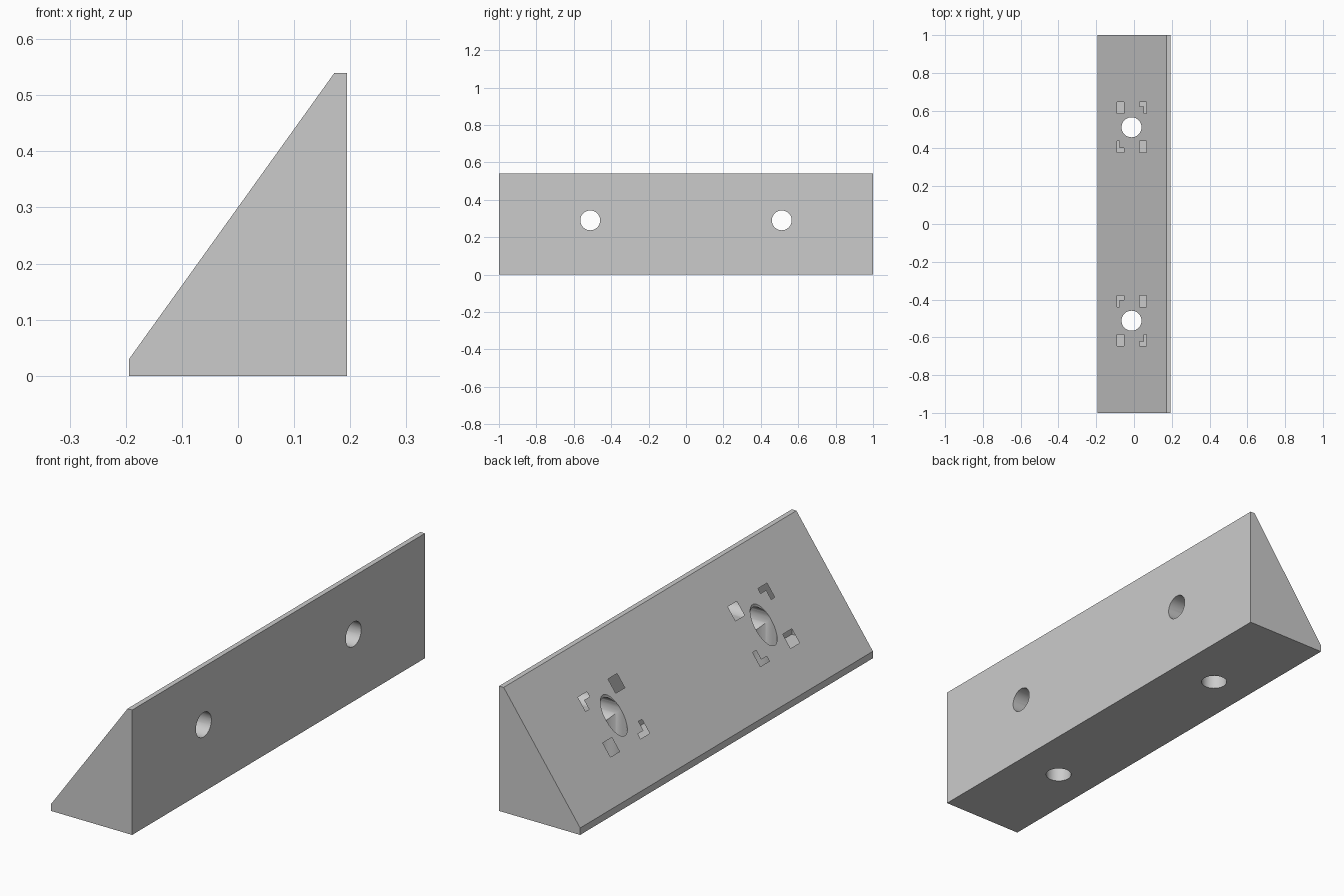
import bpy, bmesh, math
from mathutils import Vector, Matrix

if "Cube" in bpy.data.objects:
    bpy.data.objects.remove(bpy.data.objects["Cube"])

HOLE_X, HOLE_Y, HOLE_Z, HOLE_R = -0.013, 0.512, 0.29, 0.053
SLOPE = (0.54 - 0.03) / (0.172 + 0.194)


def slope_z(x):
    return 0.03 + (x + 0.194) * SLOPE


def make_object(name, bm):
    bmesh.ops.recalc_face_normals(bm, faces=bm.faces)
    mesh = bpy.data.meshes.new(name)
    bm.to_mesh(mesh)
    bm.free()
    obj = bpy.data.objects.new(name, mesh)
    bpy.context.collection.objects.link(obj)
    return obj


def add_prism(bm, points, offset):
    face = bm.faces.new([bm.verts.new(p) for p in points])
    out = bmesh.ops.extrude_face_region(bm, geom=[face], use_keep_orig=True)
    verts = [g for g in out["geom"] if isinstance(g, bmesh.types.BMVert)]
    bmesh.ops.translate(bm, verts=verts, vec=Vector(offset))


def cut(target, cutter):
    cutter.hide_render = True
    mod = target.modifiers.new("cut", "BOOLEAN")
    mod.operation = "DIFFERENCE"
    mod.solver = "EXACT"
    mod.object = cutter
    bpy.context.view_layer.objects.active = target
    bpy.ops.object.modifier_apply(modifier=mod.name)
    bpy.data.objects.remove(cutter)


# Wedge body from its end profile
bm = bmesh.new()
profile = [(-0.194, 0), (0.194, 0), (0.194, 0.54), (0.172, 0.54), (-0.194, 0.03)]
add_prism(bm, [(x, -1, z) for x, z in profile], (0, 2, 0))
body = make_object("corner_bracket", bm)

# Upright and sideways bolt holes, meeting at the sloped face
for matrix in (Matrix.Translation((HOLE_X, 0, HOLE_Z)),
               Matrix.Translation((HOLE_X, 0, HOLE_Z)) @ Matrix.Rotation(math.pi / 2, 4, "Y")):
    bm = bmesh.new()
    for side in (-1, 1):
        bmesh.ops.create_cone(bm, cap_ends=True, segments=48, radius1=HOLE_R, radius2=HOLE_R,
                              depth=1.2, matrix=Matrix.Translation((0, side * HOLE_Y, 0)) @ matrix)
    cut(body, make_object("hole_cutter", bm))

# Small windows around each hole: two rectangles and two L shapes
rect = [(-0.078, 0.072), (-0.041, 0.072), (-0.041, 0.134), (-0.078, 0.134)]
ell = [(0.041, 0.134), (0.078, 0.134), (0.078, 0.072), (0.065, 0.072), (0.065, 0.11), (0.041, 0.11)]
bm = bmesh.new()
boxes = []
for side in (-1, 1):
    for shape in (rect, ell):
        for turn in (-1, 1):
            pts = [(HOLE_X + turn * x, side * (HOLE_Y + turn * y)) for x, y in shape]
            add_prism(bm, [(x, y, slope_z(x) - 0.01) for x, y in pts], (0, 0, 0.05))
            xs, ys = zip(*pts)
            boxes.append((min(xs), max(xs), min(ys), max(ys)))
cut(body, make_object("window_cutter", bm))

# Open the windows into the hollow inside
bm = bmesh.new()
bm.from_mesh(body.data)


def in_window(face):
    e = 1e-4
    on_slope = all(abs(v.co.z - slope_z(v.co.x)) < e for v in face.verts)
    return not on_slope and any(
        all(a - e < v.co.x < b + e and c - e < v.co.y < d + e for v in face.verts)
        for a, b, c, d in boxes)


bmesh.ops.delete(bm, geom=[f for f in bm.faces if in_window(f)], context="FACES")
bm.to_mesh(body.data)
bm.free()

body.select_set(True)
bpy.context.view_layer.objects.active = body
bpy.ops.object.shade_smooth_by_angle(angle=math.radians(30))
